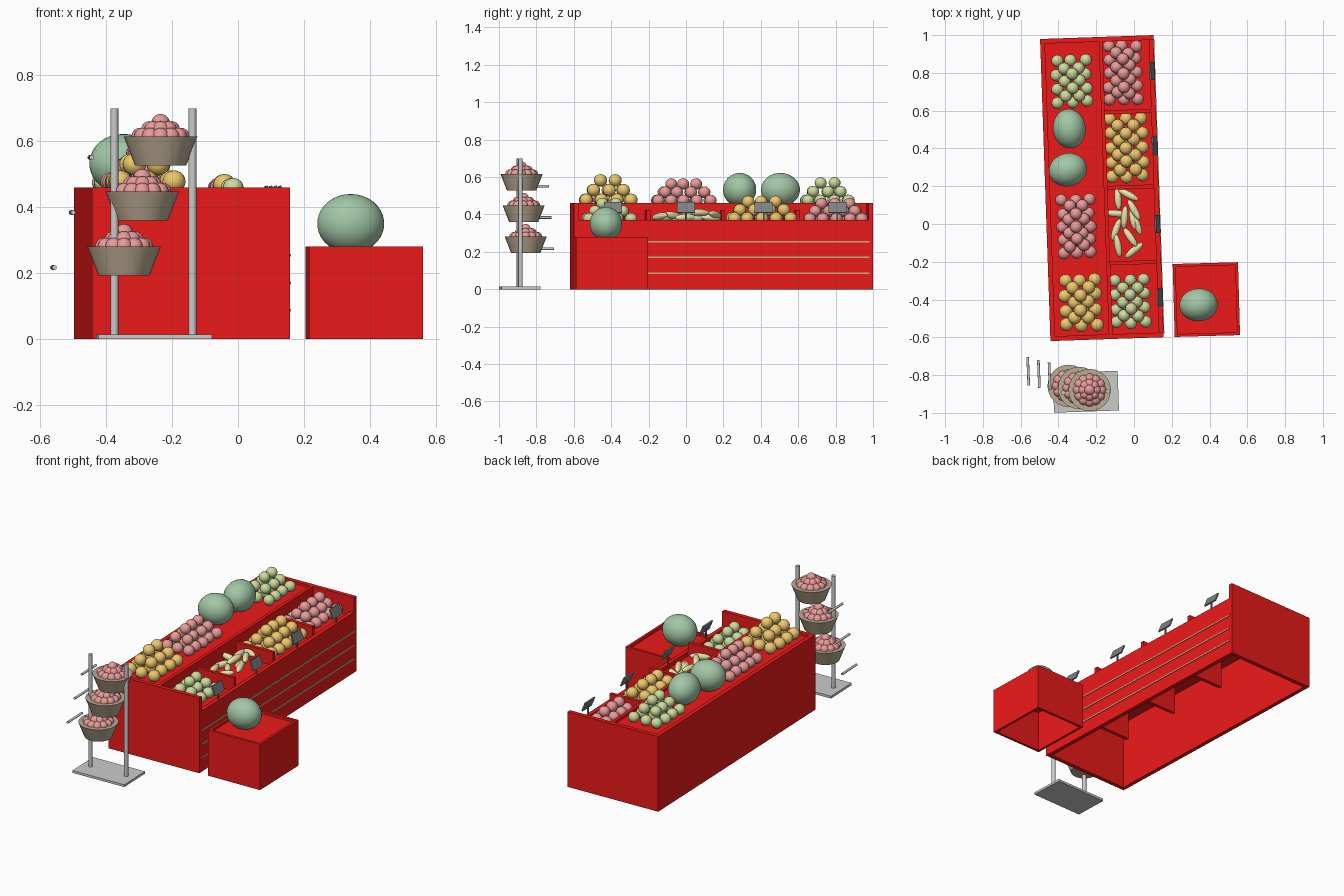
import bpy, bmesh, math, random
from mathutils import Matrix, Vector

if "Cube" in bpy.data.objects:
    bpy.data.objects.remove(bpy.data.objects["Cube"])

random.seed(4)
COLORS = {
    "red": (0.85, 0.01, 0.01), "apple": (0.80, 0.33, 0.32), "orange": (0.85, 0.58, 0.16),
    "lime": (0.60, 0.72, 0.34), "melon": (0.36, 0.57, 0.38), "banana": (0.85, 0.80, 0.42),
    "wicker": (0.50, 0.41, 0.29), "metal": (0.62, 0.63, 0.64), "slate": (0.2, 0.22, 0.22),
    "trim": (0.55, 0.45, 0.25),
}
MATS = {}
for n, c in COLORS.items():
    MATS[n] = bpy.data.materials.new(n)
    MATS[n].diffuse_color = (*c, 1)


def finish(name, bm, mat, smooth=False, matrix=None):
    me = bpy.data.meshes.new(name)
    bm.normal_update()
    for f in bm.faces:
        f.smooth = smooth
    bm.to_mesh(me)
    bm.free()
    me.materials.append(MATS[mat])
    ob = bpy.data.objects.new(name, me)
    if matrix:
        ob.matrix_world = matrix
    bpy.context.collection.objects.link(ob)
    return ob


def add_box(bm, x0, x1, y0, y1, z0, z1):
    m = Matrix.Translation(((x0 + x1) / 2, (y0 + y1) / 2, (z0 + z1) / 2))
    bmesh.ops.create_cube(bm, size=1, matrix=m @ Matrix.Diagonal((x1 - x0, y1 - y0, z1 - z0, 1)))


def boxes(name, mat, items, matrix=None):
    bm = bmesh.new()
    for it in items:
        add_box(bm, *it)
    return finish(name, bm, mat, matrix=matrix)


def add_ball(bm, pos, scale, rot=0.0, tilt=0.0, seg=16):
    m = (Matrix.Translation(pos) @ Matrix.Rotation(rot, 4, 'Z') @ Matrix.Rotation(tilt, 4, 'Y')
         @ Matrix.Diagonal((*scale, 1)))
    bmesh.ops.create_uvsphere(bm, u_segments=seg, v_segments=seg * 5 // 8, radius=1, matrix=m)


def rod(name, p0, p1, r):
    p0, p1 = Vector(p0), Vector(p1)
    d = p1 - p0
    bm = bmesh.new()
    bmesh.ops.create_cone(bm, cap_ends=True, segments=14, radius1=r, radius2=r, depth=d.length,
                          matrix=Matrix.Translation((p0 + p1) / 2) @ d.to_track_quat('Z', 'Y').to_matrix().to_4x4())
    ob = finish(name, bm, "metal", True)
    for f in ob.data.polygons:
        f.use_smooth = len(f.vertices) == 4
    return ob


# main stand, in its own slightly turned frame
ANG = math.radians(1.97)
STAND = Matrix.Translation((-0.17, 0.19, 0)) @ Matrix.Rotation(ANG, 4, 'Z')
boxes("stand_walls", "red", [
    (-0.30, 0.30, -0.80, -0.775, 0, 0.46), (-0.30, 0.30, 0.775, 0.80, 0, 0.46),
    (-0.30, -0.275, -0.775, 0.775, 0, 0.46), (0.275, 0.30, -0.775, 0.775, 0, 0.37)], STAND)
boxes("stand_upper_shelf", "red", [(-0.275, 0.01, -0.775, 0.775, 0.425, 0.445)], STAND)
boxes("stand_step", "red", [(0.01, 0.03, -0.775, 0.775, 0.33, 0.46)], STAND)
boxes("stand_lower_shelf", "red", [(0.03, 0.275, -0.775, 0.775, 0.33, 0.345)], STAND)
boxes("stand_dividers", "red", [(0.03, 0.275, y - 0.01, y + 0.01, 0.04, 0.425) for y in (-0.4, 0, 0.4)], STAND)
boxes("front_trim", "trim", [(0.298, 0.304, -0.78, 0.78, z - 0.004, z + 0.004) for z in (0.087, 0.17, 0.254)], STAND)

# price signs leaning back on the front lip
for i, y in enumerate((-0.59, -0.2, 0.215, 0.61)):
    boxes(f"sign_stem_{i}", "slate", [(0.283, 0.291, y - 0.004, y + 0.004, 0.36, 0.43)], STAND)
    boxes(f"sign_{i}", "slate", [(-0.004, 0.004, -0.048, 0.048, -0.03, 0.03)],
          STAND @ Matrix.Translation((0.287, y, 0.436)) @ Matrix.Rotation(math.radians(-22), 4, 'Y'))

# low crate
boxes("crate", "red", [
    (-0.173, 0.173, -0.193, -0.178, 0, 0.28), (-0.173, 0.173, 0.178, 0.193, 0, 0.28),
    (-0.173, -0.158, -0.178, 0.178, 0, 0.28), (0.158, 0.173, -0.178, 0.178, 0, 0.28),
    (-0.158, 0.158, -0.178, 0.178, 0.25, 0.265)],
    Matrix.Translation((0.383, -0.40, 0)) @ Matrix.Rotation(math.radians(1.6), 4, 'Z'))


# fruit piles: each layer is one ball narrower and shorter
def pile(name, mat, cx, cy, rows, z, r, dx, dy, dz):
    bm = bmesh.new()
    base = Matrix.Translation((cx, cy, 0)) @ Matrix.Rotation(ANG, 4, 'Z')
    for k in range(3):
        for i in range(3 - k):
            for j in range(rows - k):
                p = Vector(((i - (2 - k) / 2) * dx, (j - (rows - 1 - k) / 2) * dy, z + k * dz))
                p += Vector((random.uniform(-1, 1), random.uniform(-1, 1), 0)) * 0.005
                add_ball(bm, base @ p, (r, r, r * 0.96))
    finish(name, bm, mat, True)


pile("limes_upper", "lime", -0.33, 0.755, 4, 0.475, 0.032, 0.076, 0.072, 0.047)
pile("apples_upper", "apple", -0.305, -0.012, 5, 0.475, 0.032, 0.071, 0.07, 0.044)
pile("oranges_upper", "orange", -0.28, -0.415, 4, 0.478, 0.035, 0.08, 0.079, 0.052)
pile("apples_lower", "apple", -0.06, 0.80, 5, 0.378, 0.032, 0.072, 0.071, 0.04)
pile("oranges_lower", "orange", -0.04, 0.405, 5, 0.38, 0.034, 0.084, 0.076, 0.044)
pile("limes_lower", "lime", -0.02, -0.41, 4, 0.378, 0.032, 0.077, 0.074, 0.04)

# bananas: x, y, heading in degrees, height
bm = bmesh.new()
for x, y, a, z in ((-0.085, 0.135, 95, .385), (-0.03, 0.155, -28, .40), (0.0, 0.075, -60, .41), (-0.095, 0.055, -5, .39),
                   (-0.05, 0.035, 85, .40), (0.015, 0.0, -70, .385), (-0.095, -0.03, 70, .38), (-0.085, -0.115, 100, .385),
                   (-0.0, -0.14, 40, .39), (-0.02, -0.07, -55, .395), (-0.005, 0.03, 100, .385)):
    add_ball(bm, (x, y, z), (0.062, 0.019, 0.019), math.radians(a), random.uniform(-.15, .15))
finish("bananas", bm, "banana", True)

# melons
for n, p, s, a in (("melon_a", (-0.342, 0.505, 0.532), (0.105, 0.087, 0.09), 97),
                   ("melon_b", (-0.35, 0.287, 0.532), (0.102, 0.088, 0.09), 15),
                   ("melon_crate", (0.342, -0.428, 0.35), (0.102, 0.087, 0.09), 5)):
    bm = bmesh.new()
    add_ball(bm, p, s, math.radians(a), seg=28)
    finish(n, bm, "melon", True)

# basket rack
boxes("rack_base", "metal", [(-0.172, 0.172, -0.105, 0.105, 0, 0.014)],
      Matrix.Translation((-0.255, -0.888, 0)) @ Matrix.Rotation(math.radians(1.97), 4, 'Z'))
rod("rack_post_left", (-0.375, -0.893, 0.01), (-0.375, -0.893, 0.70), 0.012)
rod("rack_post_right", (-0.138, -0.885, 0.01), (-0.138, -0.885, 0.70), 0.012)

for i in range(3):
    x, y, z = -0.346 + 0.0555 * i, -0.857 - 0.011 * i, 0.193 + 0.167 * i
    bm = bmesh.new()
    bmesh.ops.create_cone(bm, cap_ends=True, segments=24, radius1=0.078, radius2=0.112, depth=0.088,
                          matrix=Matrix.Translation((x, y, z + 0.044)))
    ob = finish(f"basket_{i}", bm, "wicker", True)
    for f in ob.data.polygons:
        f.use_smooth = len(f.vertices) == 4
    bm = bmesh.new()
    for count, ring, dz, r in ((12, 0.062, 0.088, 0.026), (8, 0.033, 0.108, 0.026), (1, 0, 0.128, 0.028)):
        for k in range(count):
            t = 2 * math.pi * k / count
            add_ball(bm, (x + ring * math.cos(t), y + ring * math.sin(t), z + dz), (r, r, r))
    finish(f"basket_apples_{i}", bm, "apple", True)
    rx, rz = -0.56 + 0.0565 * i, 0.217 + 0.167 * i
    rod(f"rack_arm_{i}", (rx - 0.003, -0.705 - 0.014 * i, rz), (rx + 0.003, -0.855 - 0.012 * i, rz), 0.007)

for m in bpy.data.materials:
    if m.users and not m.is_grease_pencil:
        m.use_nodes = True
        m.node_tree.nodes["Principled BSDF"].inputs["Base Color"].default_value = m.diffuse_color
